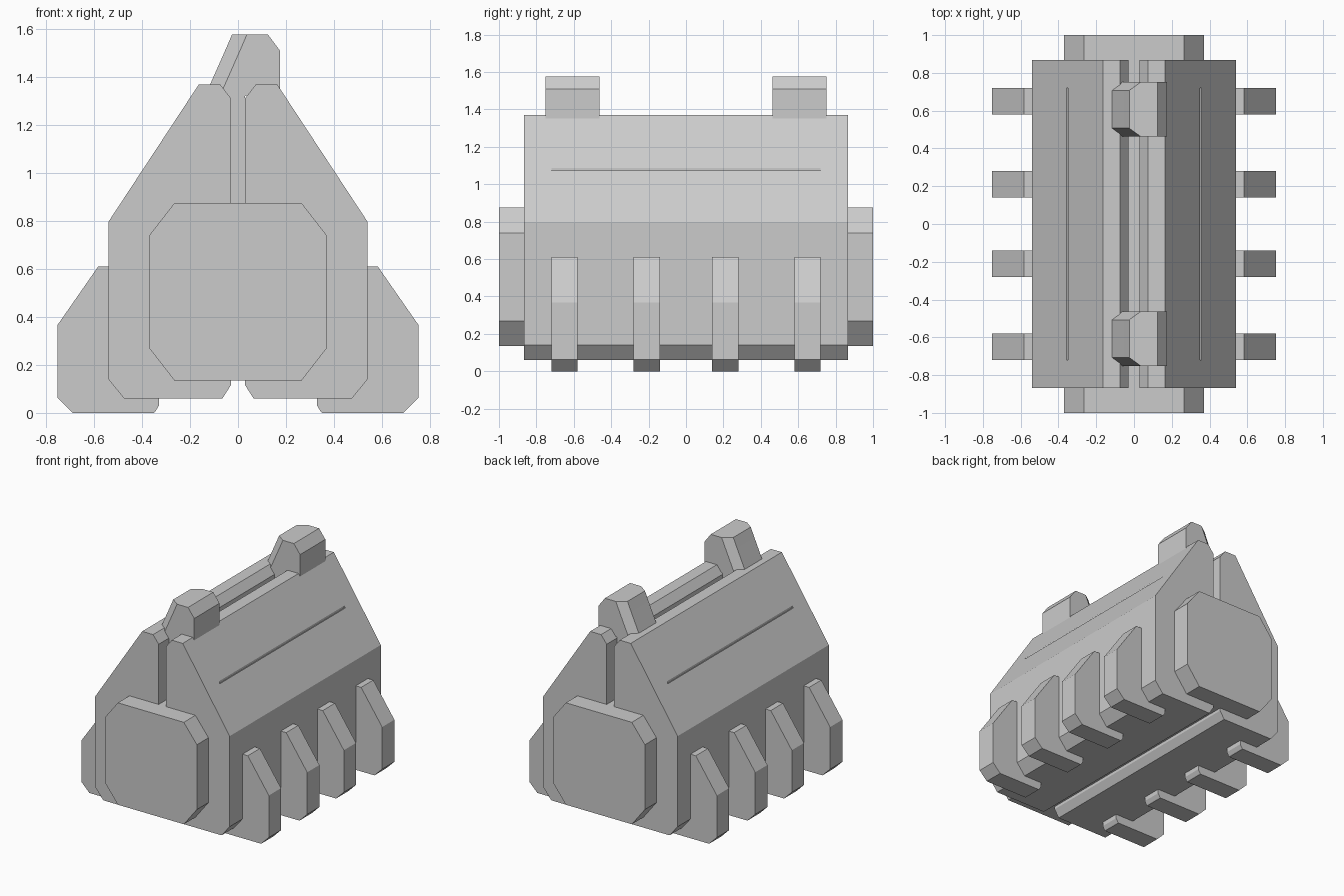
import bpy, bmesh

if "Cube" in bpy.data.objects:
    bpy.data.objects.remove(bpy.data.objects["Cube"])


def prism(name, profile, y0, y1, sx=1):
    """Extrude an (x, z) profile along y; sx=-1 mirrors it across x."""
    bm = bmesh.new()
    rings = [[bm.verts.new((sx * x, y, z)) for x, z in profile] for y in (y0, y1)]
    bm.faces.new(rings[0])
    bm.faces.new(rings[1][::-1])
    n = len(profile)
    for i in range(n):
        j = (i + 1) % n
        bm.faces.new((rings[0][i], rings[0][j], rings[1][j], rings[1][i]))
    return finish(bm, name)


def finish(bm, name):
    bmesh.ops.recalc_face_normals(bm, faces=bm.faces)
    mesh = bpy.data.meshes.new(name)
    bm.to_mesh(mesh)
    bm.free()
    ob = bpy.data.objects.new(name, mesh)
    bpy.context.collection.objects.link(ob)
    return ob


# Octagonal core running the full length
core = [(0.265, 0.135), (0.37, 0.27), (0.37, 0.74), (0.265, 0.875)]
prism("core", core + [(-x, z) for x, z in reversed(core)], -1, 1)

shell = [(0.03, 0.115), (0.065, 0.06), (0.475, 0.06), (0.54, 0.14), (0.54, 0.797),
         (0.163, 1.37), (0.075, 1.37), (0.03, 1.312)]
leg = [(0.33, 0.03), (0.345, 0.005), (0.35, 0.0), (0.69, 0.0), (0.752, 0.062),
       (0.752, 0.367), (0.583, 0.61), (0.5, 0.61), (0.33, 0.37)]

for side, sx in (("right", 1), ("left", -1)):
    # Half shell with a thin slot in its sloping roof
    half = prism(f"{side}_shell", shell, -0.867, 0.867, sx)
    slot = [(0.349, 1.07), (0.358, 1.07), (0.358, 1.2), (0.349, 1.2)]
    cutter = prism("slot_cutter", slot, -0.72, 0.72, sx)
    cutter.hide_render = True
    mod = half.modifiers.new("slot", 'BOOLEAN')
    mod.operation = 'DIFFERENCE'
    mod.solver = 'EXACT'
    mod.object = cutter
    bpy.context.view_layer.objects.active = half
    bpy.ops.object.modifier_apply(modifier=mod.name)
    bpy.data.objects.remove(cutter)

    # Four legs per side
    for i, y in enumerate((-0.65, -0.21, 0.21, 0.65)):
        prism(f"{side}_leg_{i + 1}", leg, y - 0.07, y + 0.07, sx)


def catch(name, yc):
    """Leaning block: stacked six-sided plan outlines, left side sheared."""
    bm = bmesh.new()
    rings = []
    # (z, left shift, right edge)
    for z, shift, right in ((1.577, 0, 0.125), (1.51, 0.029, 0.175), (1.3, 0.122, 0.175)):
        left, mid = -0.025 - shift, 0.037 - shift
        if z == 1.3:
            right = 0.16
        plan = [(left, -0.1), (mid, -0.145), (right, -0.145),
                (right, 0.145), (mid, 0.145), (left, 0.1)]
        rings.append([bm.verts.new((x, yc + y, z)) for x, y in plan])
    for v in rings[2]:
        if v.co.x > 0.1:
            v.co.x = 0.175
            v.co.z = 1.35
    bm.faces.new(rings[0])
    for a, b in zip(rings, rings[1:]):
        for i in range(6):
            j = (i + 1) % 6
            bm.faces.new((a[i], a[j], b[j], b[i]))
    bm.faces.new(rings[2][::-1])
    return finish(bm, name)


# Catches on the ridge, each with a stem filling the gap down to the core
for end, y in (("front", -0.607), ("back", 0.607)):
    catch(f"{end}_catch", y)
    prism(f"{end}_catch_stem", [(-0.03, 0.86), (0.03, 0.86), (0.03, 1.4), (-0.03, 1.4)],
          y - 0.144, y + 0.144)
